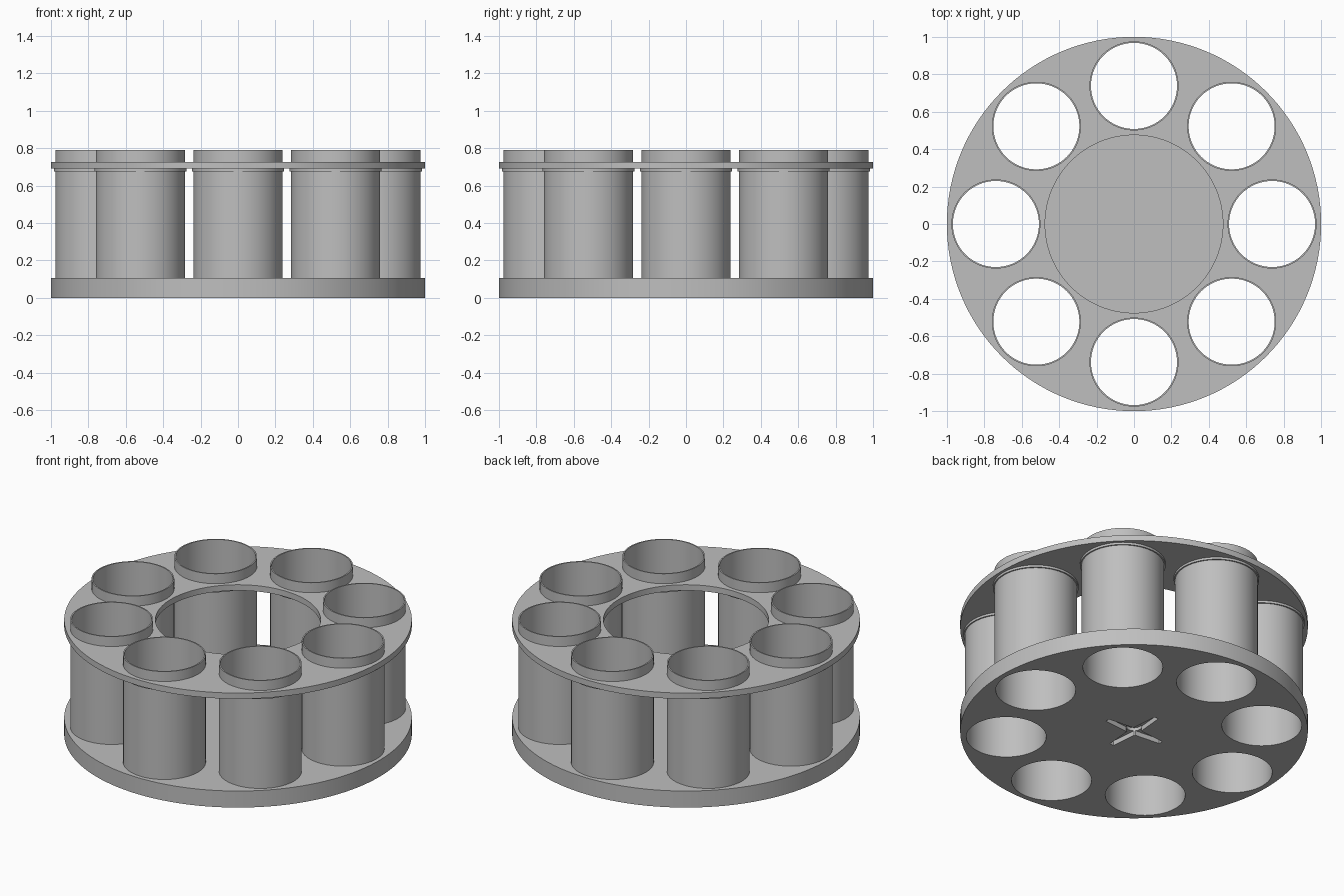
import bpy, bmesh
from math import cos, sin, pi, radians
from mathutils import Matrix

if "Cube" in bpy.data.objects:
    bpy.data.objects.remove(bpy.data.objects["Cube"])

grey = bpy.data.materials.new("light grey plastic")
grey.use_nodes = True
colour = (0.52, 0.52, 0.52, 1)
grey.diffuse_color = colour
grey.node_tree.nodes["Principled BSDF"].inputs["Base Color"].default_value = colour

COUNT, ORBIT, OUTER, INNER = 8, 0.738, 0.238, 0.23
BORE = (OUTER + INNER) / 2
SPOTS = [(ORBIT * cos(i * pi / 4), ORBIT * sin(i * pi / 4)) for i in range(COUNT)]


def finish(name, bm):
    bmesh.ops.recalc_face_normals(bm, faces=bm.faces)
    mesh = bpy.data.meshes.new(name)
    bm.to_mesh(mesh)
    bm.free()
    obj = bpy.data.objects.new(name, mesh)
    bpy.context.collection.objects.link(obj)
    mesh.materials.append(grey)
    return obj


def smooth(obj):
    bpy.ops.object.select_all(action='DESELECT')
    obj.select_set(True)
    bpy.context.view_layer.objects.active = obj
    bpy.ops.object.shade_smooth_by_angle(angle=radians(30))


def add_disc(bm, r, z0, z1, x=0, y=0, segments=64):
    bmesh.ops.create_cone(bm, cap_ends=True, segments=segments, radius1=r, radius2=r,
                          depth=z1 - z0, matrix=Matrix.Translation((x, y, (z0 + z1) / 2)))


def disc(name, r, z0, z1, segments=128):
    bm = bmesh.new()
    add_disc(bm, r, z0, z1, segments=segments)
    return finish(name, bm)


def tube(name, r_in, r_out, z0, z1, x, y):
    # Closed rectangular section swept around the tube axis
    bm = bmesh.new()
    section = [(r_in, z0), (r_out, z0), (r_out, z1), (r_in, z1)]
    n = 64
    rings = [[bm.verts.new((x + r * cos(2 * pi * k / n), y + r * sin(2 * pi * k / n), z))
              for r, z in section] for k in range(n)]
    for k in range(n):
        a, b = rings[k], rings[(k + 1) % n]
        for j in range(4):
            m = (j + 1) % 4
            bm.faces.new((a[j], b[j], b[m], a[m]))
    smooth(finish(name, bm))


def cut(obj, cutter):
    bpy.ops.object.select_all(action='DESELECT')
    obj.select_set(True)
    bpy.context.view_layer.objects.active = obj
    mod = obj.modifiers.new("cut", 'BOOLEAN')
    mod.operation, mod.solver, mod.object = 'DIFFERENCE', 'EXACT', cutter
    bpy.ops.object.modifier_apply(modifier=mod.name)
    bpy.data.objects.remove(cutter)


def bores():
    bm = bmesh.new()
    for x, y in SPOTS:
        add_disc(bm, BORE, -0.5, 1.5, x, y)
    return finish("bore_cutter", bm)


def arm(length):
    # Tapered bar used to recess the four-armed drive socket
    bm = bmesh.new()
    outline = [(-length, 0.014), (0, 0.032), (length, 0.014),
               (length, -0.014), (0, -0.032), (-length, -0.014)]
    face = bm.faces.new([bm.verts.new((x, y, -0.05)) for x, y in outline])
    top = bmesh.ops.extrude_face_region(bm, geom=[face])["geom"]
    bmesh.ops.translate(bm, vec=(0, 0, 0.08),
                        verts=[v for v in top if isinstance(v, bmesh.types.BMVert)])
    return bm


# Thick bottom plate with eight bores
base = disc("base_plate", 1.0, 0, 0.105)
cut(base, bores())

# Drive socket: crossed arms, round hub and screw holes in the underside
for turn in (0, pi / 2):
    bm = arm(0.2)
    bmesh.ops.rotate(bm, verts=bm.verts, cent=(0, 0, 0), matrix=Matrix.Rotation(turn, 3, 'Z'))
    cut(base, finish("arm_cutter", bm))
cut(base, disc("hub_cutter", 0.045, -0.05, 0.05, 32))
bm = bmesh.new()
for q in range(4):
    for step in range(5):
        d = 0.075 + step * 0.027
        add_disc(bm, 0.007, -0.05, 0.05, d * cos(q * pi / 2), d * sin(q * pi / 2), 12)
cut(base, finish("screw_cutter", bm))
smooth(base)

# Thin upper ring with a wide centre opening
ring = disc("upper_ring", 1.0, 0.69, 0.727)
cut(ring, disc("centre_cutter", 0.475, 0.5, 1))
cut(ring, bores())
smooth(ring)

# Open tubes, each with a small collar carrying the upper ring
for i, (x, y) in enumerate(SPOTS):
    tube(f"tube_{i + 1}", INNER, OUTER, 0, 0.79, x, y)
    tube(f"collar_{i + 1}", BORE, 0.246, 0.676, 0.692, x, y)
